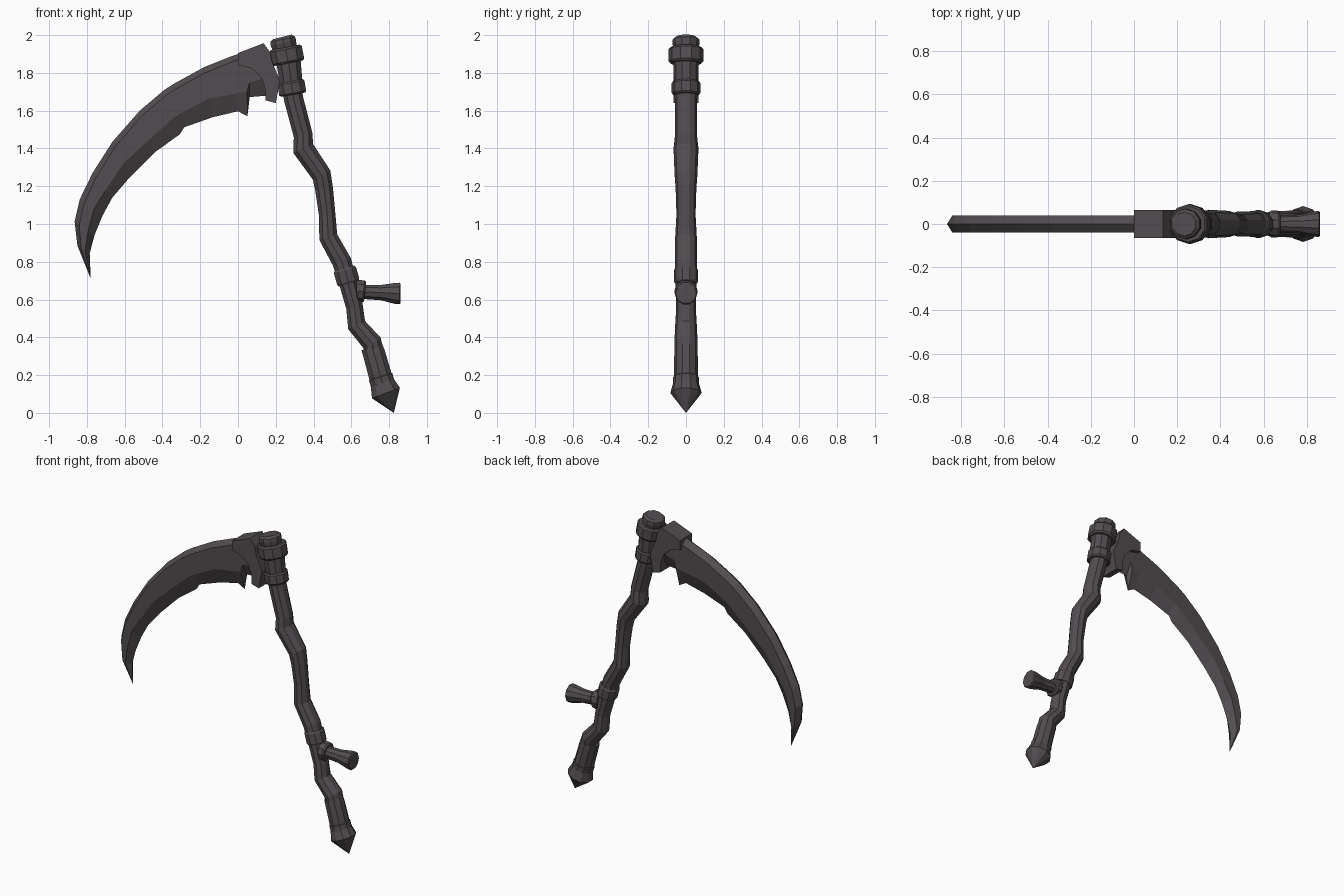
import bpy, bmesh, math
from mathutils import Vector

cube = bpy.data.objects.get("Cube")
if cube:
    bpy.data.objects.remove(cube, do_unlink=True)

mat = bpy.data.materials.new("dark_iron_grey")
mat.use_nodes = True
COLOUR = (0.085, 0.073, 0.08, 1)
mat.diffuse_color = COLOUR
mat.node_tree.nodes["Principled BSDF"].inputs["Base Color"].default_value = COLOUR

SIDES = 10


def finish(bm, name):
    bmesh.ops.remove_doubles(bm, verts=bm.verts, dist=0.0005)
    bmesh.ops.recalc_face_normals(bm, faces=bm.faces)
    mesh = bpy.data.meshes.new(name)
    bm.to_mesh(mesh)
    bm.free()
    mesh.materials.append(mat)
    obj = bpy.data.objects.new(name, mesh)
    bpy.context.collection.objects.link(obj)
    return obj


def skin(bm, rings):
    """Bridge a row of closed rings and cap both ends."""
    n = len(rings[0])
    for a, b in zip(rings, rings[1:]):
        for i in range(n):
            j = (i + 1) % n
            bm.faces.new((a[i], a[j], b[j], b[i]))
    bm.faces.new(rings[0])
    bm.faces.new(rings[-1])


def loft(name, stations, depth=1.0):
    """Round tube through (x, z, radius) stations, bending in the xz plane."""
    bm = bmesh.new()
    pts = [Vector((x, 0, z)) for x, z, r in stations]
    rings = []
    for k, (p, (x, z, r)) in enumerate(zip(pts, stations)):
        t = (pts[min(k + 1, len(pts) - 1)] - pts[max(k - 1, 0)]).normalized()
        side = Vector((-t.z, 0, t.x))
        ring = []
        for i in range(SIDES):
            a = math.tau * (i + 0.5) / SIDES
            ring.append(bm.verts.new(p + side * r * math.cos(a)
                                     + Vector((0, r * depth * math.sin(a), 0))))
        rings.append(ring)
    skin(bm, rings)
    return finish(bm, name)


def collar(name, x, z, radius, half, lean):
    """Chamfered band around the shaft; lean is its tilt in degrees."""
    d = Vector((math.sin(math.radians(lean)), -math.cos(math.radians(lean))))
    profile = [(-1, 0.9), (-0.75, 1), (0.75, 1), (1, 0.9)]
    return loft(name, [(x + d.x * half * s, z + d.y * half * s, radius * f)
                       for s, f in profile])


# Gnarled shaft
loft("shaft", [(0.285, 1.72, 0.055), (0.295, 1.66, 0.054), (0.345, 1.47, 0.053),
               (0.345, 1.4, 0.06), (0.442, 1.26, 0.055), (0.455, 1.19, 0.05),
               (0.472, 1.05, 0.046), (0.478, 0.93, 0.052), (0.55, 0.8, 0.054),
               (0.585, 0.68, 0.05), (0.617, 0.56, 0.047), (0.628, 0.465, 0.052),
               (0.71, 0.37, 0.056), (0.725, 0.31, 0.052)], depth=1.1)

# Socket and knob at the head
loft("head_socket", [(0.262, 1.9, 0.07), (0.285, 1.72, 0.062)])
loft("head_knob", [(0.25, 1.92, 0.066), (0.24, 1.96, 0.072),
                   (0.237, 1.978, 0.07), (0.234, 1.99, 0.055)])
collar("upper_collar", 0.258, 1.893, 0.092, 0.043, 11)
collar("lower_collar", 0.285, 1.72, 0.076, 0.036, 10)
collar("grip_collar", 0.575, 0.725, 0.064, 0.042, 16)

# Foot sleeve and spike
loft("foot_sleeve", [(0.708, 0.35, 0.06), (0.72, 0.315, 0.062), (0.755, 0.19, 0.064)])
collar("foot_collar", 0.76, 0.175, 0.068, 0.022, 17)
loft("foot_spike", [(0.757, 0.18, 0.062), (0.783, 0.105, 0.083), (0.825, 0, 0.0001)])

# Side handle
loft("handle_collar", [(0.628, 0.645, 0.056), (0.636, 0.645, 0.062),
                       (0.664, 0.642, 0.062), (0.673, 0.641, 0.054)])
loft("handle_grip", [(0.6, 0.645, 0.04), (0.68, 0.64, 0.04), (0.76, 0.637, 0.043),
                     (0.83, 0.633, 0.058), (0.855, 0.632, 0.06), (0.86, 0.632, 0.054)])

# Blade: stations of outer edge (x, z) and cutting edge (x, z)
BLADE = [(0.15, 1.93, 0.16, 1.68), (0.06, 1.92, 0.062, 1.672),
         (0.045, 1.915, 0.05, 1.57), (-0.03, 1.89, 0, 1.597),
         (-0.18, 1.83, -0.135, 1.565), (-0.335, 1.745, -0.285, 1.512),
         (-0.39, 1.71, -0.308, 1.475), (-0.52, 1.6, -0.44, 1.38),
         (-0.665, 1.435, -0.575, 1.245), (-0.77, 1.27, -0.665, 1.14),
         (-0.838, 1.13, -0.717, 1.045), (-0.865, 1.013, -0.76, 0.94),
         (-0.85, 0.885, -0.785, 0.845), (-0.782, 0.716, -0.78, 0.715)]
bm = bmesh.new()
rings = []
for k, (ox, oz, ix, iz) in enumerate(BLADE):
    outer, inner = Vector((ox, 0, oz)), Vector((ix, 0, iz))
    width = (inner - outer).length
    spine = outer.lerp(inner, min(0.3, 0.03 / width))
    bevel = outer.lerp(inner, 0.62 + 0.06 * (k % 2))
    half = Vector((0, 0.04 * min(1, width / 0.07), 0))
    rings.append([bm.verts.new(p) for p in (outer, spine - half, bevel - half,
                                            inner, bevel + half, spine + half)])
skin(bm, rings)
finish(bm, "blade")

# Clamp joining blade to shaft
CLAMP = [(0, 1.905), (0.135, 1.957), (0.17, 1.91), (0.18, 1.86), (0.222, 1.76),
         (0.2, 1.64), (0.145, 1.655), (0.145, 1.71), (0.125, 1.775),
         (0.07, 1.825), (0, 1.842)]
bm = bmesh.new()
skin(bm, [[bm.verts.new((x, y, z)) for x, z in CLAMP] for y in (-0.065, 0.065)])
finish(bm, "blade_clamp")
